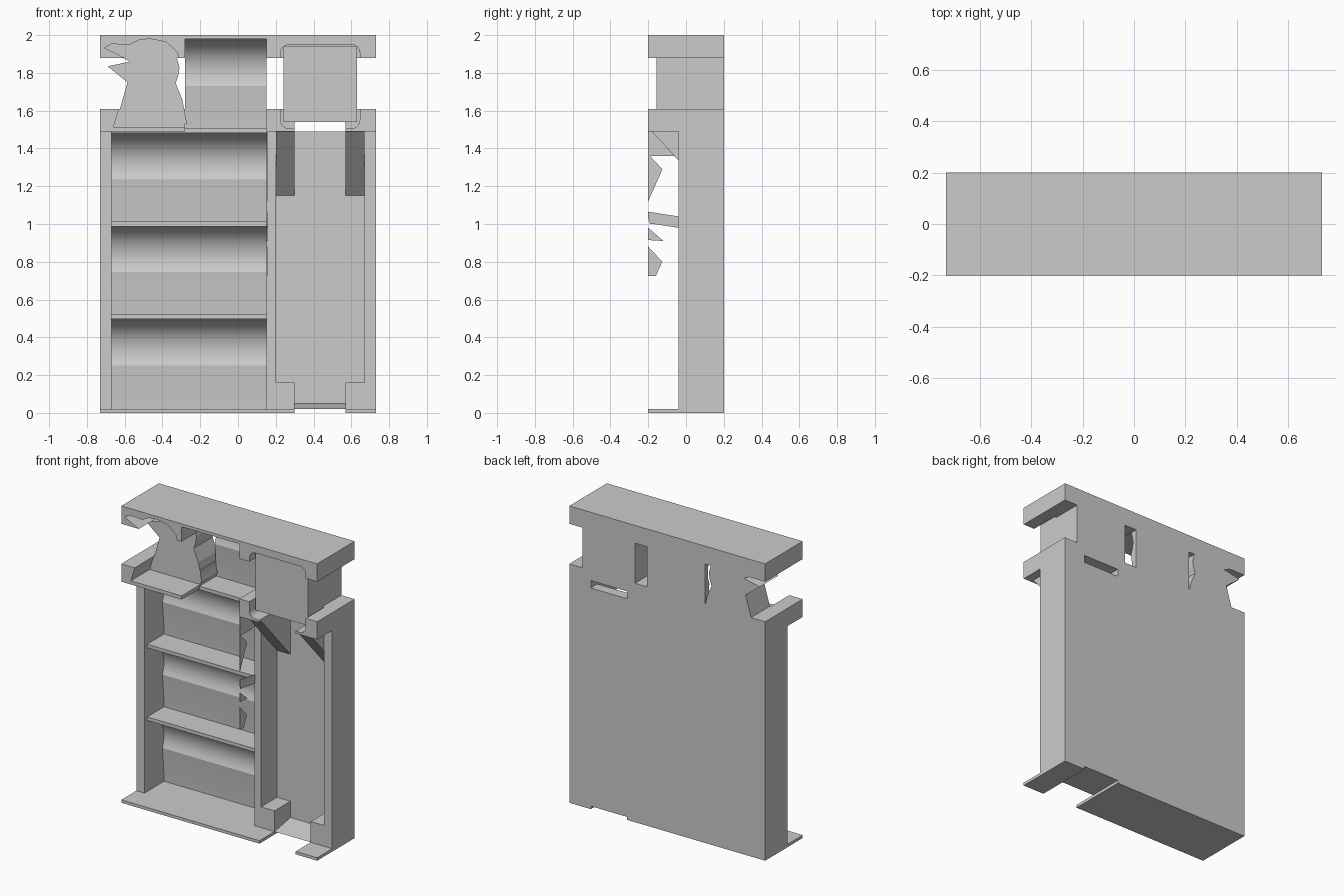
import bpy
import bmesh
from math import cos, sin, radians

old = bpy.data.objects.get("Cube")
if old:
    bpy.data.objects.remove(old)

grey = bpy.data.materials.new("plain_grey")
grey.use_nodes = True
grey.diffuse_color = (0.6, 0.6, 0.6, 1)
grey.node_tree.nodes["Principled BSDF"].inputs["Base Color"].default_value = (0.6, 0.6, 0.6, 1)


def prism(name, points, axis, start, end):
    """Extrude an (x, z) outline along y, or a (y, z) outline along x."""
    def place(p, d):
        return (p[0], d, p[1]) if axis == "y" else (d, p[0], p[1])
    bm = bmesh.new()
    a = [bm.verts.new(place(p, start)) for p in points]
    b = [bm.verts.new(place(p, end)) for p in points]
    bm.faces.new(a)
    bm.faces.new(b[::-1])
    for i in range(len(points)):
        j = (i + 1) % len(points)
        bm.faces.new((a[i], b[i], b[j], a[j]))
    bmesh.ops.recalc_face_normals(bm, faces=bm.faces)
    mesh = bpy.data.meshes.new(name)
    bm.to_mesh(mesh)
    bm.free()
    mesh.materials.append(grey)
    obj = bpy.data.objects.new(name, mesh)
    bpy.context.collection.objects.link(obj)
    return obj


def box(name, x0, x1, y0, y1, z0, z1):
    return prism(name, [(x0, z0), (x1, z0), (x1, z1), (x0, z1)], "y", y0, y1)


def select(obj):
    bpy.ops.object.select_all(action="DESELECT")
    obj.select_set(True)
    bpy.context.view_layer.objects.active = obj


def cut(obj, cutter):
    mod = obj.modifiers.new("recess", "BOOLEAN")
    mod.operation = "DIFFERENCE"
    mod.solver = "EXACT"
    mod.object = cutter
    select(obj)
    bpy.ops.object.modifier_apply(modifier=mod.name)


FRONT, FACE, BACK = -0.2, -0.04, 0.2

# Base plates and upright walls
box("base_plate_wide", -0.73, 0.3, FRONT, BACK, 0, 0.02)
box("base_plate_small", 0.57, 0.73, FRONT, BACK, 0, 0.02)
box("right_wall", -0.73, -0.67, FACE, BACK, 0.02, 1.49)
box("divider", 0.15, 0.2, FACE, BACK, 0.02, 1.49)
box("left_wall", 0.67, 0.73, FACE, BACK, 0.02, 1.49)

# Scalloped backs of the bays: gentle lower panel, then a cove
cove = [(0.17, 0), (0.165, 0.1)]
for i in range(16):
    t = radians(-25 + 115 * i / 15)
    cove.append((-0.01 + 0.178 * cos(t), 0.31 + 0.175 * sin(t)))
cove += [(-0.01, 0.49), (BACK, 0.49), (BACK, 0)]
for n, z in enumerate((0.015, 0.51, 1.0, 1.495)):
    x0 = -0.67 if n < 3 else -0.28
    bay = prism(f"bay_back_{n + 1}", [(y, z + h) for y, h in cove], "x", x0, 0.15)
    select(bay)
    bpy.ops.object.shade_smooth_by_angle(angle=radians(20))
    if n:
        box(f"shelf_{n}", -0.67, 0.15, -0.01, BACK, z - 0.012, z + 0.012)

# Tall door bay with notched foot and sloping brackets
box("door_panel", 0.2, 0.67, 0.13, BACK, 0.02, 1.49)
prism("door_sill", [(FACE, 0.02), (0.13, 0.02), (0.13, 0.05)], "x", 0.3, 0.57)
for side, x0, x1 in (("inner", 0.2, 0.3), ("outer", 0.57, 0.67)):
    box(f"foot_block_{side}", x0, x1, FACE, 0.13, 0.02, 0.16)
    prism(f"bracket_{side}", [(-0.18, 1.49), (0.13, 1.49), (0.13, 1.15)], "x", x0, x1)

# Top cover, beam and ledge, split into front pieces (recessed) and back pieces
box("top_cover", -0.28, 0.15, FRONT, BACK, 1.98, 2)
fronts = {"bird": [], "panel": []}
for label, kind, x0, x1, z0, z1 in (
        ("beam_right", "bird", -0.73, -0.28, 1.88, 2),
        ("ledge_right", "bird", -0.73, -0.28, 1.49, 1.61),
        ("beam_left", "panel", 0.15, 0.73, 1.88, 2),
        ("ledge_inner", "panel", 0.15, 0.3, 1.49, 1.61),
        ("ledge_outer", "panel", 0.57, 0.73, 1.49, 1.61)):
    box(label + "_back", x0, x1, 0, BACK, z0, z1)
    fronts[kind].append(box(label + "_front", x0, x1, FRONT, 0, z0, z1))

# Bird figure with a clearance outline cut around it
bird = [(-0.65, 1.53), (-0.27, 1.53), (-0.295, 1.66), (-0.33, 1.745),
        (-0.315, 1.79), (-0.31, 1.83), (-0.33, 1.9), (-0.385, 1.95),
        (-0.465, 1.965), (-0.52, 1.96), (-0.57, 1.935), (-0.66, 1.94),
        (-0.695, 1.92), (-0.57, 1.86), (-0.69, 1.835), (-0.585, 1.75),
        (-0.625, 1.61)]
prism("bird_figure", bird, "y", 0, BACK)
outer_bird = [(-0.47 + (x + 0.47) * 1.05, 1.75 + (z - 1.75) * 1.07) for x, z in bird]

# Raised square panel with a rounded clearance around it
box("raised_panel", 0.24, 0.63, -0.155, BACK, 1.54, 1.94)
rounded = []
for cx, cz, start in ((0.6, 1.905, 0), (0.27, 1.905, 90), (0.27, 1.55, 180), (0.6, 1.55, 270)):
    for k in range(7):
        t = radians(start + 15 * k)
        rounded.append((cx + 0.045 * cos(t), cz + 0.045 * sin(t)))

for kind, outline in (("bird", outer_bird), ("panel", rounded)):
    cutter = prism("recess_cutter", outline, "y", -0.3, 0.0005)
    cutter.hide_render = True
    for piece in fronts[kind]:
        cut(piece, cutter)
    bpy.data.objects.remove(cutter)

# Thin jagged fin standing in front of the divider
fin = (
    [(FRONT, 1.36), (FACE, 1.36), (FACE, 1.49), (FRONT, 1.49)],
    [(FRONT, 1.12), (-0.125, 1.29), (-0.19, 1.36), (FRONT, 1.36)],
    [(FRONT, 1.03), (-0.19, 1.0), (-0.17, 1.0), (FACE, 0.98), (FACE, 1.04), (FRONT, 1.065)],
    [(FRONT, 0.915), (-0.12, 0.91), (FRONT, 0.98)],
    [(FRONT, 0.725), (-0.16, 0.725), (-0.125, 0.8), (FRONT, 0.88)])
for n, outline in enumerate(fin):
    prism(f"fin_piece_{n + 1}", outline, "x", 0.15, 0.155)
